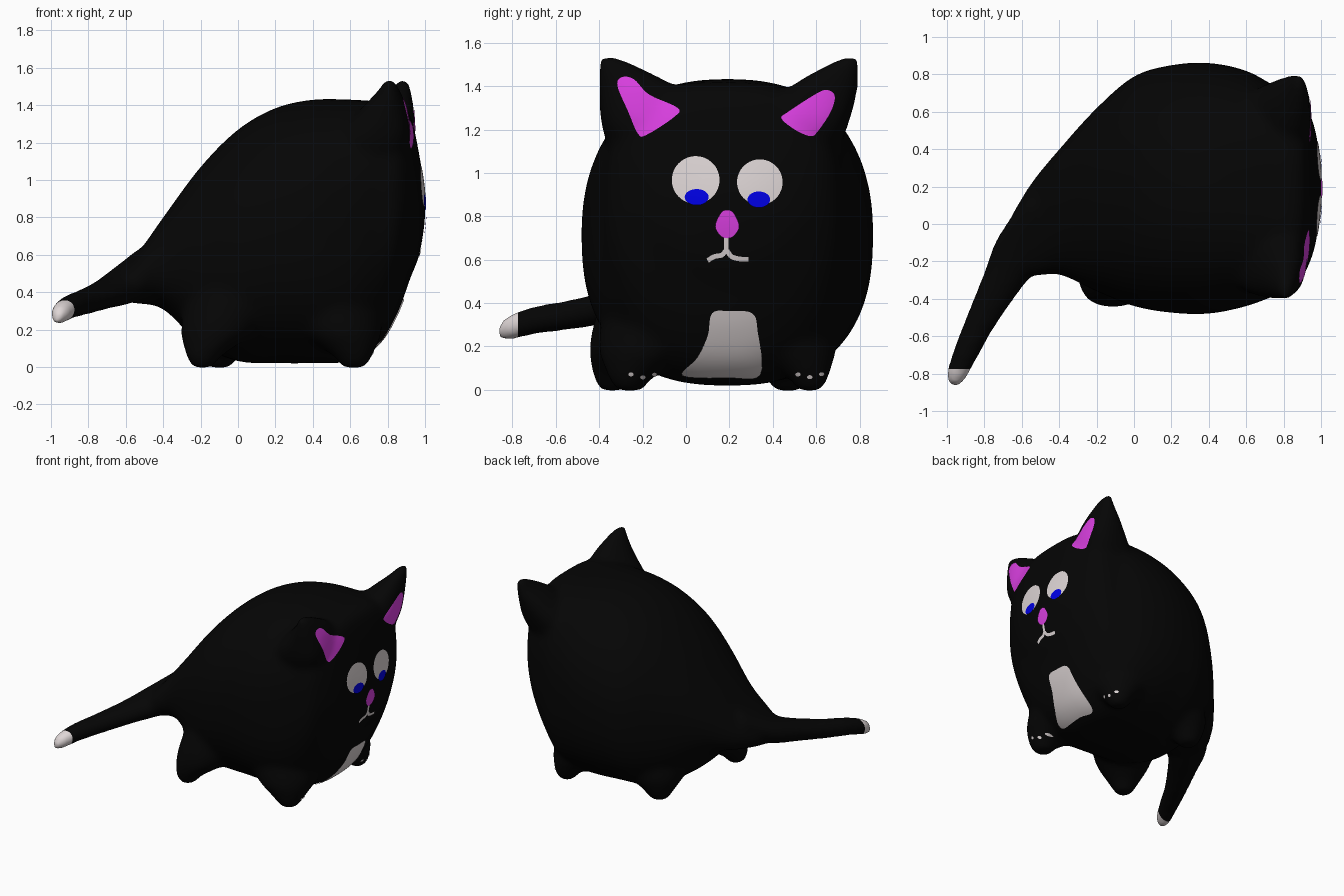
import bpy, bmesh, math
from mathutils import Vector
from mathutils.bvhtree import BVHTree

cube = bpy.data.objects.get("Cube")
if cube:
    bpy.data.objects.remove(cube, do_unlink=True)


def material(name, rgb):
    mat = bpy.data.materials.new(name)
    mat.use_nodes = True
    color = (*rgb, 1)
    mat.diffuse_color = color
    mat.node_tree.nodes["Principled BSDF"].inputs["Base Color"].default_value = color
    return mat


BLACK = material("black fur", (.0015, .0015, .0015))
WHITE = material("warm white", (.73, .67, .67))
PINK = material("pink", (.7, .05, .75))
BLUE = material("blue", (0, 0, .8))


def spline(pts, steps, closed=False):
    """Smooth curve through tuples of any length."""
    n = len(pts)

    def at(i):
        return pts[i % n] if closed else pts[min(max(i, 0), n - 1)]

    out = []
    for i in range(n if closed else n - 1):
        for k in range(steps):
            t = k / steps
            out.append(tuple(
                q + t / 2 * (r - p + t * (2 * p - 5 * q + 4 * r - s + t * (3 * (q - r) + s - p)))
                for p, q, r, s in zip(at(i - 1), at(i), at(i + 1), at(i + 2))))
    if not closed:
        out.append(tuple(pts[-1]))
    return out


def loft(bm, sections, u, v, count=48):
    """Closed shell through sections (x, y, z, radius along u and v, upper and lower squareness)."""
    rings = []
    for x, y, z, ru, rv, *square in spline(sections, 6):
        ring = []
        for i in range(count):
            c, s = (f(math.tau * i / count) for f in (math.cos, math.sin))
            power = 2 / square[s < 0] if square else 1
            ring.append(bm.verts.new(Vector((x, y, z))
                                     + Vector(u) * ru * math.copysign(abs(c) ** power, c)
                                     + Vector(v) * rv * math.copysign(abs(s) ** power, s)))
        rings.append(ring)
    for a, b in zip(rings, rings[1:]):
        for i in range(count):
            j = (i + 1) % count
            bm.faces.new((a[i], a[j], b[j], b[i]))
    bm.faces.new(rings[0][::-1])
    bm.faces.new(rings[-1])


X, Y, Z = (1, 0, 0), (0, 1, 0), (0, 0, 1)
bm = bmesh.new()

# Trunk: x, right and left edge, bottom and top, then squareness above and below
rear = [(-.66, -.22, .04, .36, .49), (-.55, -.28, .22, .34, .59), (-.4, -.27, .4, .31, .8),
        (-.2, -.36, .62, .12, 1.07), (0, -.44, .79, .03, 1.27), (.2, -.475, .85, .02, 1.385)]
front = [(.4, -.48, .862, .02, 1.43, 2.3, 2.5), (.6, -.44, .82, .03, 1.43, 2.6, 2.5),
         (.75, -.385, .74, .12, 1.42, 3, 2.3), (.85, -.35, .7, .28, 1.41, 3, 2.1),
         (.92, -.25, .63, .47, 1.35, 2.8, 2), (.97, -.11, .5, .6, 1.13, 2.4, 2),
         (1, .1, .3, .78, .93, 2, 2)]
trunk = [(*s, 2.2, 2.4) for s in rear] + front
loft(bm, [(x, (r + l) / 2, (b + t) / 2, (l - r) / 2, (t - b) / 2, up, down)
          for x, r, l, b, t, up, down in trunk], Y, Z)

# Tail curling out to the side
loft(bm, [(-.45, .06, .54, .15, .12), (-.6, -.13, .44, .145, .1), (-.71, -.315, .39, .11, .08),
          (-.83, -.54, .345, .082, .07), (-.9, -.69, .322, .07, .067),
          (-.952, -.81, .288, .057, .061), (-.977, -.862, .267, .033, .038)],
     (.89, -.45, 0), Z)

# Ears growing out of the head corners, boxy where they meet the face
loft(bm, [(.66, .46, 1, .2, .2, 2.5, 2), (.74, .55, 1.2, .19, .2, 3, 2),
          (.82, .62, 1.37, .17, .12, 2.6, 2), (.872, .705, 1.48, .095, .055, 2, 2),
          (.882, .768, 1.538, .038, .028, 2, 2)], Y, X)
loft(bm, [(.64, -.08, 1, .22, .2, 2.5, 2), (.7, -.18, 1.2, .205, .215, 3, 2),
          (.775, -.21, 1.37, .19, .13, 2.6, 2), (.808, -.3, 1.48, .105, .06, 2, 2),
          (.807, -.365, 1.538, .04, .03, 2, 2)], Y, X)

# Four stubby feet flaring wide into the trunk
for fx, fy, size in ((.62, -.26, 1.1), (.62, .57, 1), (-.19, -.34, 1), (-.1, .47, 1.1)):
    loft(bm, [(fx + k * (.25 - fx), fy + k * (.15 - fy), z, r * size, r * size)
              for z, k, r in ((.6, .45, .2), (.35, .31, .225), (.19, .19, .2),
                              (.1, .07, .13), (.05, .01, .09), (-.005, 0, .055))], X, Y)

bmesh.ops.recalc_face_normals(bm, faces=bm.faces)
mesh = bpy.data.meshes.new("body")
bm.to_mesh(mesh)
bm.free()
body = bpy.data.objects.new("body", mesh)
bpy.context.collection.objects.link(body)

# Fuse the shells into one soft skin
fuse = body.modifiers.new("fuse", 'REMESH')
fuse.mode = 'VOXEL'
fuse.voxel_size = .018
soften = body.modifiers.new("soften", 'SMOOTH')
soften.factor = .5
soften.iterations = 26
bpy.context.view_layer.update()
graph = bpy.context.evaluated_depsgraph_get()
skin = bpy.data.meshes.new_from_object(body.evaluated_get(graph))
body.modifiers.clear()
body.data = skin

# White tail tip, cut cleanly
skin.materials.clear()
skin.materials.append(BLACK)
skin.materials.append(WHITE)
TIP = -.775
bm = bmesh.new()
bm.from_mesh(skin)
bmesh.ops.bisect_plane(bm, geom=bm.verts[:] + bm.edges[:] + bm.faces[:],
                       plane_co=(0, TIP, 0), plane_no=Y)
for f in bm.faces:
    f.smooth = True
    f.material_index = int(f.calc_center_median().y < TIP)
bm.normal_update()
tree = BVHTree.FromBMesh(bm)
bm.to_mesh(skin)
bm.free()


def drape(name, rows, mat, lift, wrap):
    """Thin plate from rows of (y, z) points laid on the front of the skin."""
    bm = bmesh.new()
    grid = []
    for row in rows:
        line = []
        for y, z in row:
            spot, normal, _, _ = tree.ray_cast(Vector((3, y, z)), Vector((-1, 0, 0)))
            if spot is None or spot.x < .55:
                spot, normal, _, _ = tree.find_nearest(Vector((.65, y, z)))
            line.append(bm.verts.new(spot + normal * lift))
        grid.append(line)
    for a, b in zip(grid, grid[1:]):
        for i in range(len(a) if wrap else len(a) - 1):
            j = (i + 1) % len(a)
            bm.faces.new((a[i], a[j], b[j], b[i]))
    bmesh.ops.remove_doubles(bm, verts=bm.verts, dist=.00001)
    bm.normal_update()
    if sum(f.normal.x for f in bm.faces) < 0:
        bmesh.ops.reverse_faces(bm, faces=bm.faces)
    for f in bm.faces:
        f.smooth = True
    plate = bpy.data.meshes.new(name)
    bm.to_mesh(plate)
    bm.free()
    plate.materials.append(mat)
    bpy.context.collection.objects.link(bpy.data.objects.new(name, plate))


def patch(name, outline, mat, lift=.004, rings=10):
    pts = spline(outline, 5, True)
    cy, cz = (sum(c) / len(pts) for c in zip(*pts))
    drape(name, [[(cy + (y - cy) * k / rings, cz + (z - cz) * k / rings) for y, z in pts]
                 for k in range(rings + 1)], mat, lift, True)


def oval(y, z, ry, rz):
    return [(y + ry * math.cos(math.tau * i / 10), z + rz * math.sin(math.tau * i / 10))
            for i in range(10)]


def stroke(name, path, half, mat):
    pts = spline(path, 5)
    rows = []
    for i, (y, z) in enumerate(pts):
        a, b = pts[max(i - 1, 0)], pts[min(i + 1, len(pts) - 1)]
        d = Vector((b[0] - a[0], b[1] - a[1])).normalized() * half
        rows.append([(y - d.y * s, z + d.x * s) for s in (-1, 0, 1)])
    drape(name, rows, mat, .004, False)


# Inner ears
patch("right_inner_ear", [(-.315, 1.4), (-.295, 1.44), (-.24, 1.43), (-.17, 1.36), (-.04, 1.3),
                          (-.05, 1.26), (-.18, 1.175), (-.22, 1.18), (-.265, 1.28)], PINK)
patch("left_inner_ear", [(.44, 1.25), (.47, 1.28), (.61, 1.37), (.66, 1.38), (.685, 1.35),
                         (.665, 1.28), (.605, 1.19), (.57, 1.17), (.5, 1.2)], PINK)

# Eyes looking down
patch("right_eye", oval(.045, .967, .11, .11), WHITE)
patch("left_eye", oval(.34, .957, .105, .105), WHITE)
patch("right_iris", oval(.05, .888, .055, .037), BLUE, .008)
patch("left_iris", oval(.335, .877, .052, .037), BLUE, .008)

# Mouth and nose
stroke("mouth_stem", [(.185, .72), (.185, .68), (.186, .63)], .01, WHITE)
stroke("mouth", [(.1, .597), (.13, .615), (.165, .622), (.187, .642), (.21, .615),
                 (.25, .604), (.287, .603)], .011, WHITE)
patch("nose", [(.19, .83), (.22, .815), (.245, .755), (.22, .71), (.19, .7),
               (.16, .71), (.135, .755), (.16, .815)], PINK, .008)

# Belly patch
patch("belly_patch", [(.12, .355), (.2, .365), (.305, .355), (.33, .27), (.343, .075),
                      (.2, .06), (-.015, .07), (.05, .15), (.1, .25)], WHITE, .006, 24)

# Toe dots on the front feet
for side, centre in (("right", -.2), ("left", .57)):
    for i in (-1, 0, 1):
        patch(f"{side}_toe_{i + 2}", oval(centre + i * .053, .06 + .013 * abs(i), .012, .009),
              WHITE, rings=3)
